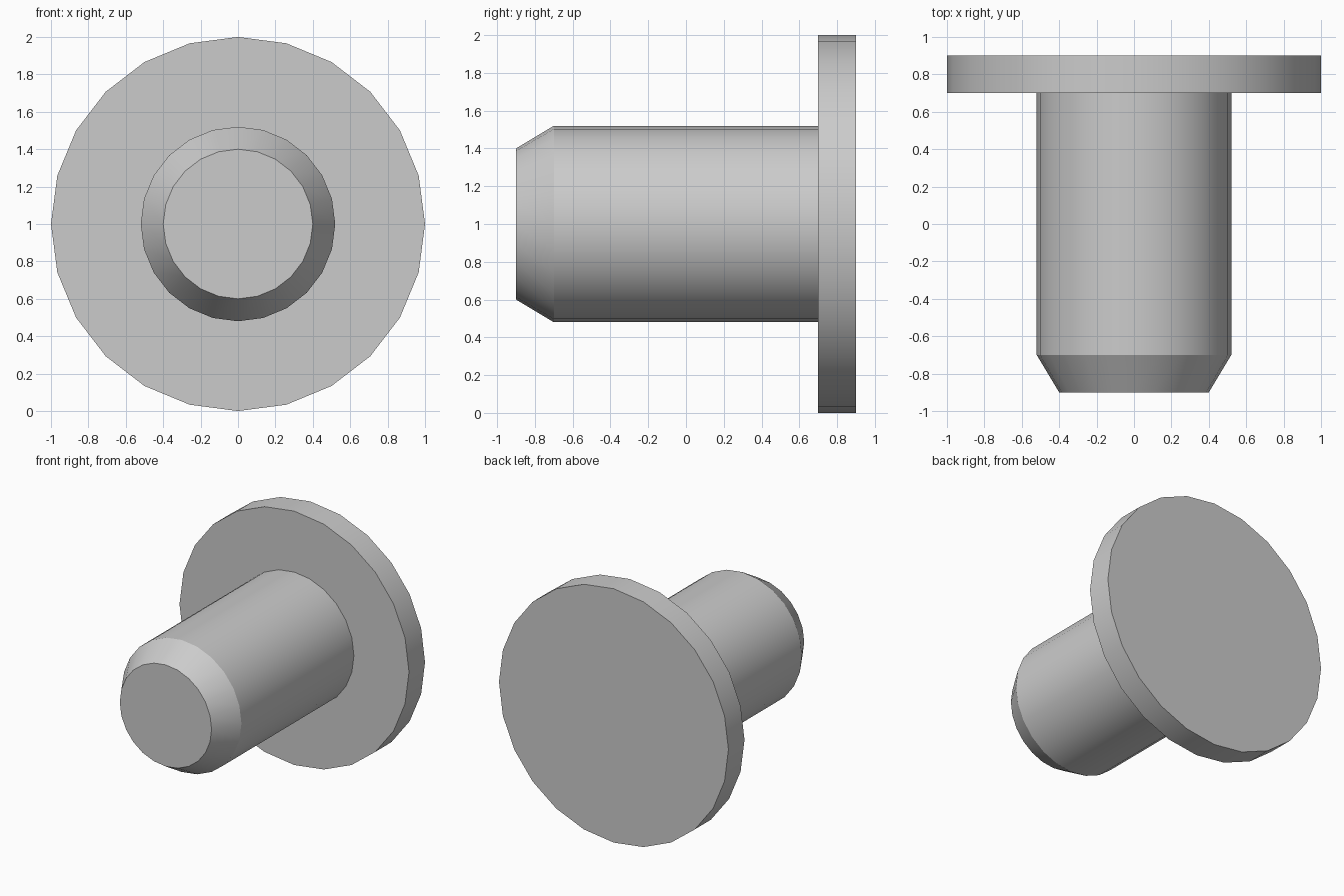
import bpy
import bmesh
from math import cos, sin, tau, radians

SIDES = 24

cube = bpy.data.objects.get("Cube")
if cube:
    bpy.data.objects.remove(cube, do_unlink=True)

# Plain grey metal
metal = bpy.data.materials.new("grey_metal")
metal.use_nodes = True
metal.diffuse_color = (0.6, 0.6, 0.6, 1)
metal.node_tree.nodes["Principled BSDF"].inputs["Base Color"].default_value = (0.6, 0.6, 0.6, 1)


def lathe_y(name, profile):
    """Capped solid of revolution about the y axis at z = 1, from (radius, y) pairs."""
    bm = bmesh.new()
    rings = []
    for r, y in profile:
        rings.append([bm.verts.new((r * sin(tau * i / SIDES), y, 1 + r * cos(tau * i / SIDES)))
                      for i in range(SIDES)])
    for a, b in zip(rings, rings[1:]):
        for i in range(SIDES):
            j = (i + 1) % SIDES
            bm.faces.new((a[i], a[j], b[j], b[i]))
    bm.faces.new(rings[0])
    bm.faces.new(rings[-1])
    bmesh.ops.recalc_face_normals(bm, faces=bm.faces)
    mesh = bpy.data.meshes.new(name)
    bm.to_mesh(mesh)
    bm.free()
    mesh.materials.append(metal)
    obj = bpy.data.objects.new(name, mesh)
    bpy.context.collection.objects.link(obj)
    bpy.ops.object.select_all(action='DESELECT')
    obj.select_set(True)
    bpy.context.view_layer.objects.active = obj
    bpy.ops.object.shade_smooth_by_angle(angle=radians(30))
    return obj


# One turned pin: chamfered tip, shaft, then the wide flange at the back
lathe_y("flanged_pin", [(0.4, -0.9), (0.52, -0.7), (0.52, 0.7), (1.0, 0.7), (1.0, 0.9)])
